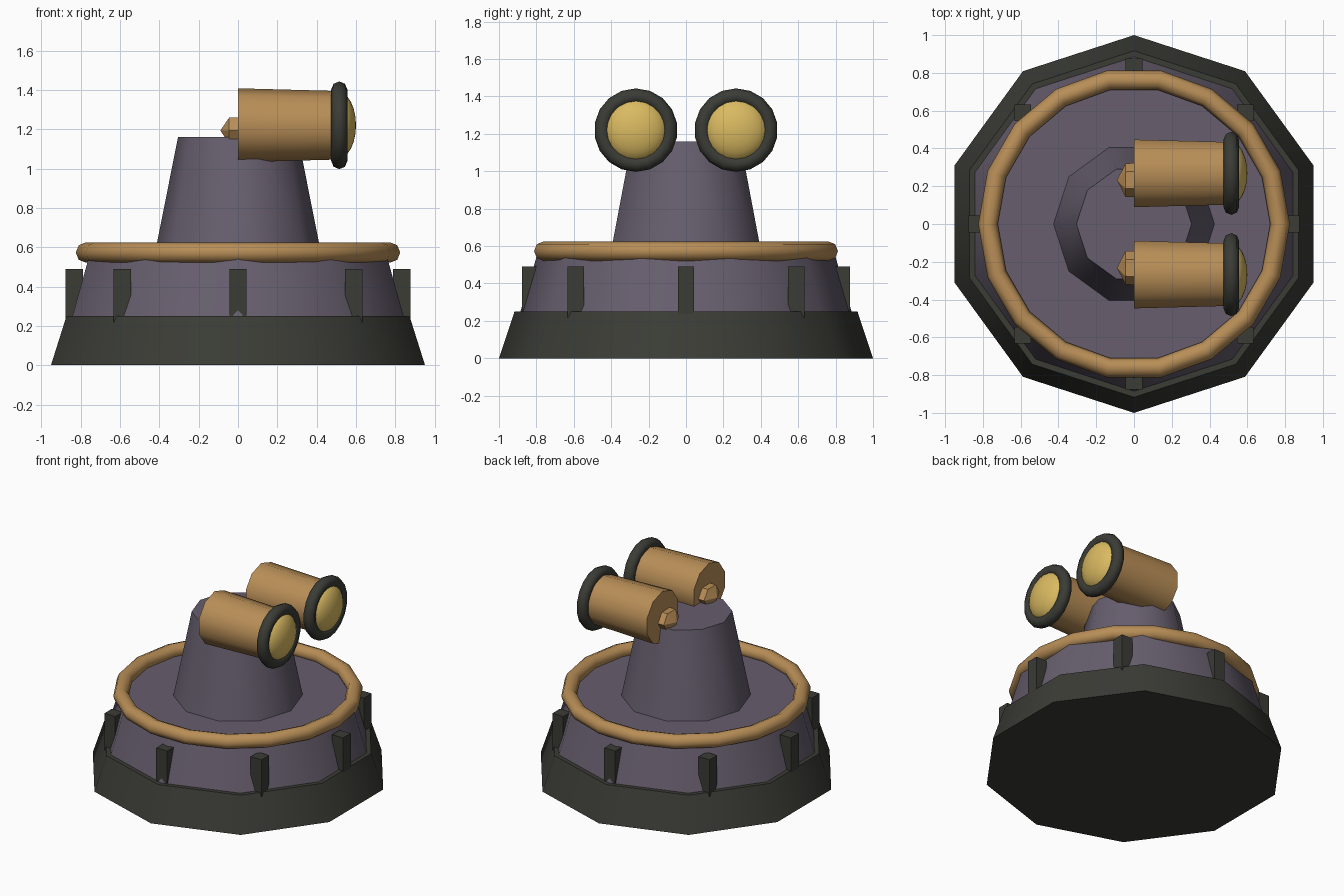
import bpy, math
from mathutils import Matrix

cube = bpy.data.objects.get("Cube")
if cube:
    bpy.data.objects.remove(cube, do_unlink=True)


def material(name, rgb):
    m = bpy.data.materials.new(name)
    m.use_nodes = True
    m.diffuse_color = (*rgb, 1)
    bsdf = m.node_tree.nodes["Principled BSDF"]
    bsdf.inputs["Base Color"].default_value = (*rgb, 1)
    bsdf.inputs["Roughness"].default_value = 0.8
    return m


PURPLE = material("muted purple", (0.135, 0.112, 0.155))
DARK = material("dark olive grey", (0.043, 0.045, 0.036))
COPPER = material("copper", (0.48, 0.27, 0.095))
GOLD = material("gold lens", (0.70, 0.49, 0.12))
TO_X = Matrix.Rotation(math.pi / 2, 4, 'Y')   # turns local z onto +x


def finish(name, mat, smooth=True):
    ob = bpy.context.object
    ob.name = name
    ob.data.materials.clear()
    ob.data.materials.append(mat)
    if smooth:
        bpy.ops.object.shade_smooth_by_angle(angle=math.radians(50))
    return ob


def frustum(name, mat, sides, r1, r2, z1, z2, turn=0):
    """Upright tapered prism from z1 to z2."""
    bpy.ops.mesh.primitive_cone_add(vertices=sides, radius1=r1, radius2=r2, depth=z2 - z1)
    ob = finish(name, mat)
    ob.data.transform(Matrix.Translation((0, 0, (z1 + z2) / 2)) @ Matrix.Rotation(turn, 4, 'Z'))
    return ob


def ring(name, mat, major, minor, seg, mseg):
    bpy.ops.mesh.primitive_torus_add(major_radius=major, minor_radius=minor,
                                     major_segments=seg, minor_segments=mseg)
    return finish(name, mat)


# Stacked body
frustum("base_skirt", DARK, 10, 1.0, 0.917, 0, 0.25)
frustum("drum", PURPLE, 10, 0.885, 0.797, 0.25, 0.55)
frustum("turret_pedestal", PURPLE, 10, 0.428, 0.305, 0.54, 1.16, math.pi / 2)
ring("trim_ring", COPPER, 0.773, 0.052, 18, 8).location.z = 0.573

# Axis-aligned blocks around the drum
for i in range(8):
    a = i * math.pi / 4
    bpy.ops.mesh.primitive_cube_add(size=1)
    block = finish(f"drum_block_{i + 1}", DARK, smooth=False)
    block.data.transform(Matrix.Diagonal((0.088, 0.088, 0.28, 1)))
    block.location = (0.832 * math.cos(a), 0.832 * math.sin(a), 0.35)

# Twin lamps pointing along +x
for side, label in ((-1, "front"), (1, "back")):
    pivot = (0, side * 0.268, 1.22)

    barrel = frustum(f"{label}_lamp_barrel", COPPER, 10, 0.188, 0.174, 0, 0.51)
    barrel.data.transform(TO_X @ Matrix.Rotation(math.pi / 2, 4, 'Z'))
    barrel.location = pivot

    rim = ring(f"{label}_lamp_rim", DARK, 0.182, 0.041, 18, 8)
    rim.data.transform(TO_X)
    rim.location = (0.515, pivot[1], pivot[2])

    bpy.ops.mesh.primitive_uv_sphere_add(segments=20, ring_count=12, radius=1)
    lens = finish(f"{label}_lamp_lens", GOLD)
    lens.data.transform(Matrix.Diagonal((0.09, 0.17, 0.17, 1)) @ TO_X)
    lens.location = (0.51, pivot[1], pivot[2])

    # Faceted knob: short hexagonal stub with a pointed end
    bpy.ops.mesh.primitive_uv_sphere_add(segments=6, ring_count=4, radius=0.09)
    knob = finish(f"{label}_lamp_knob", COPPER, smooth=False)
    for v in knob.data.vertices:
        if v.co.z > 0.01 and v.co.z < 0.08:
            v.co.x *= 1.4
            v.co.y *= 1.4
            v.co.z = 0.045
    knob.data.transform(Matrix.Diagonal((1, 1, 0.85, 1)) @ Matrix.Rotation(-math.pi / 2, 4, 'Y')
                        @ Matrix.Rotation(math.pi / 2, 4, 'Z') @ Matrix.Rotation(math.pi / 2, 4, 'Z'))
    knob.location = (0, side * 0.232, 1.193)
